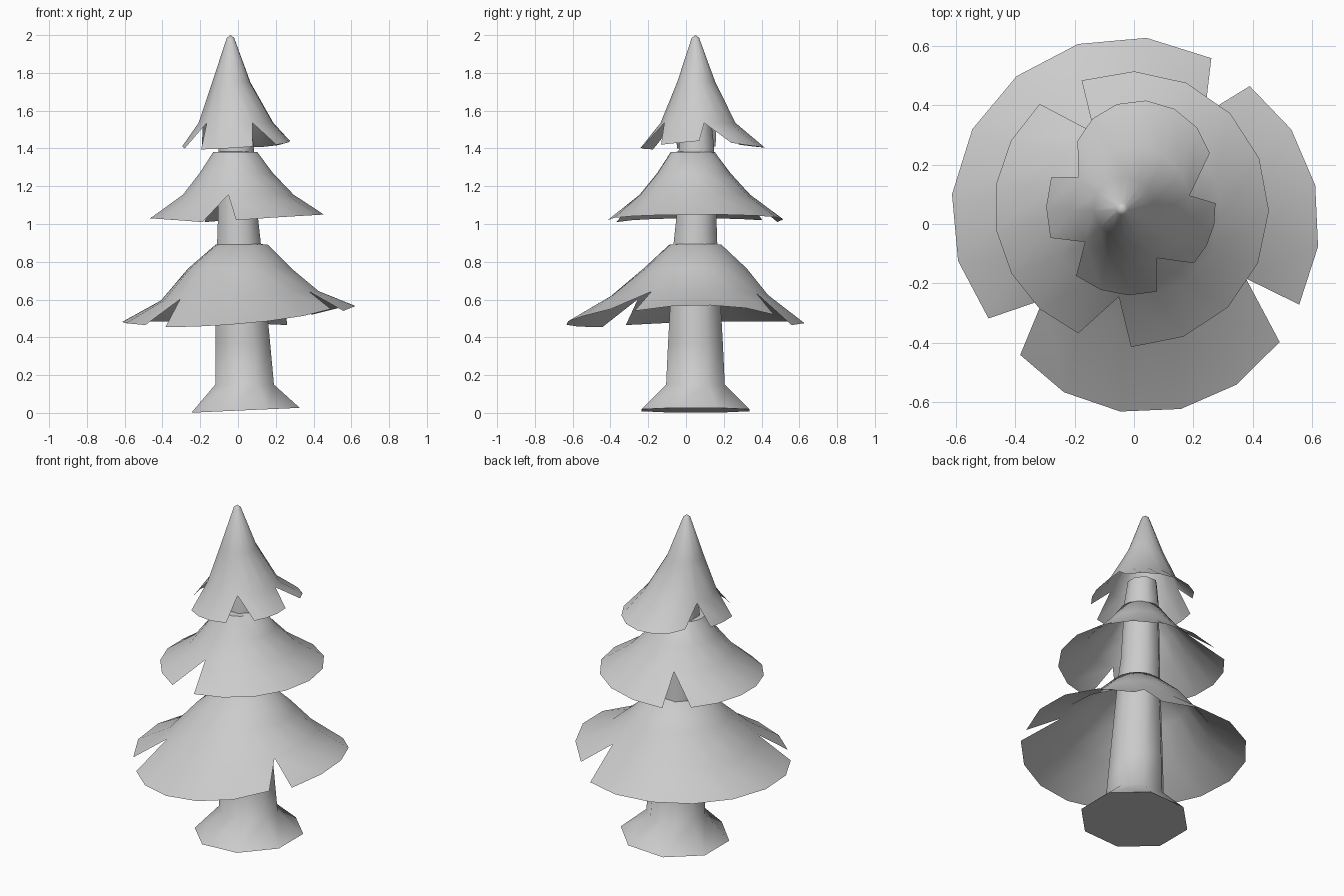
import bpy, bmesh
from math import sin, cos, radians

if "Cube" in bpy.data.objects:
    bpy.data.objects.remove(bpy.data.objects["Cube"])


def point(cx, cy, r, z, ang, tilt=0.0):
    a = radians(ang)
    return (cx + r * cos(a), cy + r * sin(a), z + tilt * r * cos(a))


def finish(name, bm, smooth):
    bmesh.ops.remove_doubles(bm, verts=bm.verts, dist=0.0005)
    bmesh.ops.recalc_face_normals(bm, faces=bm.faces)
    mesh = bpy.data.meshes.new(name)
    bm.to_mesh(mesh)
    bm.free()
    ob = bpy.data.objects.new(name, mesh)
    bpy.context.collection.objects.link(ob)
    bpy.ops.object.select_all(action='DESELECT')
    ob.select_set(True)
    bpy.context.view_layer.objects.active = ob
    bpy.ops.object.shade_smooth_by_angle(angle=radians(smooth))
    return ob


def bulge(vals, t):
    # Quadratic through start, middle and end values
    a, b, c = vals
    return a * (1 - t) * (1 - 2 * t) + 4 * b * t * (1 - t) + c * t * (2 * t - 1)


def skirt(name, tip, rings, centre, lobes):
    """Open branch skirt. The rings are complete; below the last one the rim
    splits into lobes: (notch0, notch1, rim0, rim1, segments, radii, heights)."""
    bm = bmesh.new()
    for n0, n1, a0, a1, segs, radii, heights in lobes:
        columns = []
        for i in range(segs + 1):
            t = i / segs
            col = [point(*ring[:4], n0 + (n1 - n0) * t, ring[4]) for ring in rings]
            col.append(point(*centre, bulge(radii, t), bulge(heights, t),
                             a0 + (a1 - a0) * t))
            columns.append([bm.verts.new(p) for p in col])
        top = bm.verts.new(tip)
        for c, d in zip(columns, columns[1:]):
            bm.faces.new((top, c[0], d[0]))
            for k in range(len(c) - 1):
                bm.faces.new((c[k], c[k + 1], d[k + 1], d[k]))
    return finish(name, bm, 50)


# Trunk with flared foot
bm = bmesh.new()
trunk = [(.04, .05, .31, .014, .045), (.035, .05, .168, .15, 0), (.025, .05, .157, .37, 0),
         (.005, .05, .125, .9, 0), (0, .055, .115, 1.03, 0), (-.01, .055, .1, 1.42, 0),
         (-.015, .055, .085, 1.55, 0)]
loops = [[bm.verts.new(point(*r[:4], 22.5 + 45 * i, r[4])) for i in range(8)] for r in trunk]
for lo, hi in zip(loops, loops[1:]):
    for i in range(8):
        j = (i + 1) % 8
        bm.faces.new((lo[i], lo[j], hi[j], hi[i]))
bm.faces.new(loops[0][::-1])
bm.faces.new(loops[-1])
finish("trunk", bm, 50)

# Lower branches: three lobes
skirt("lower_branches", (.01, .05, .905),
      [(.02, .05, .14, .89, 0), (.01, .05, .275, .765, 0), (.01, .02, .42, .62, .06)],
      (0, 0),
      [(57, 221, 65, 213, 7, (.617, .635, .585), (.465, .485, .465)),
       (221, 331, 229, 321, 5, (.585, .64, .632), (.455, .475, .55)),
       (-29, 57, -26, 50, 4, (.62, .625, .607), (.54, .57, .52))])

# Middle branches: two lobes
skirt("middle_branches", (-.015, .045, 1.39),
      [(-.015, .035, .118, 1.38, 0), (-.01, .04, .195, 1.27, 0), (0, .045, .295, 1.155, 0)],
      (-.01, .05),
      [(260, 477, 270, 471, 9, (.465, .465, .465), (1.02, 1.05, 1.01)),
       (117, 260, 131, 247, 6, (.47, .46, .455), (1.02, 1.03, 1.01))])

# Pointed crown: four lobes
skirt("crown", (-.04, .05, 2.0),
      [(-.04, .05, .02, 1.985, 0), (-.035, .055, .102, 1.75, 0), (-.01, .065, .2, 1.535, 0)],
      (-.01, .08),
      [(9, 152, 31, 132, 6, (.31, .34, .27), (1.43, 1.405, 1.42)),
       (152, 219, 164, 205, 2, (.28, .287, .3), (1.41, 1.41, 1.4)),
       (219, 296, 234, 286, 3, (.315, .32, .32), (1.395, 1.4, 1.41)),
       (296, 369, 315, 358, 3, (.3, .295, .285), (1.42, 1.43, 1.44))])
